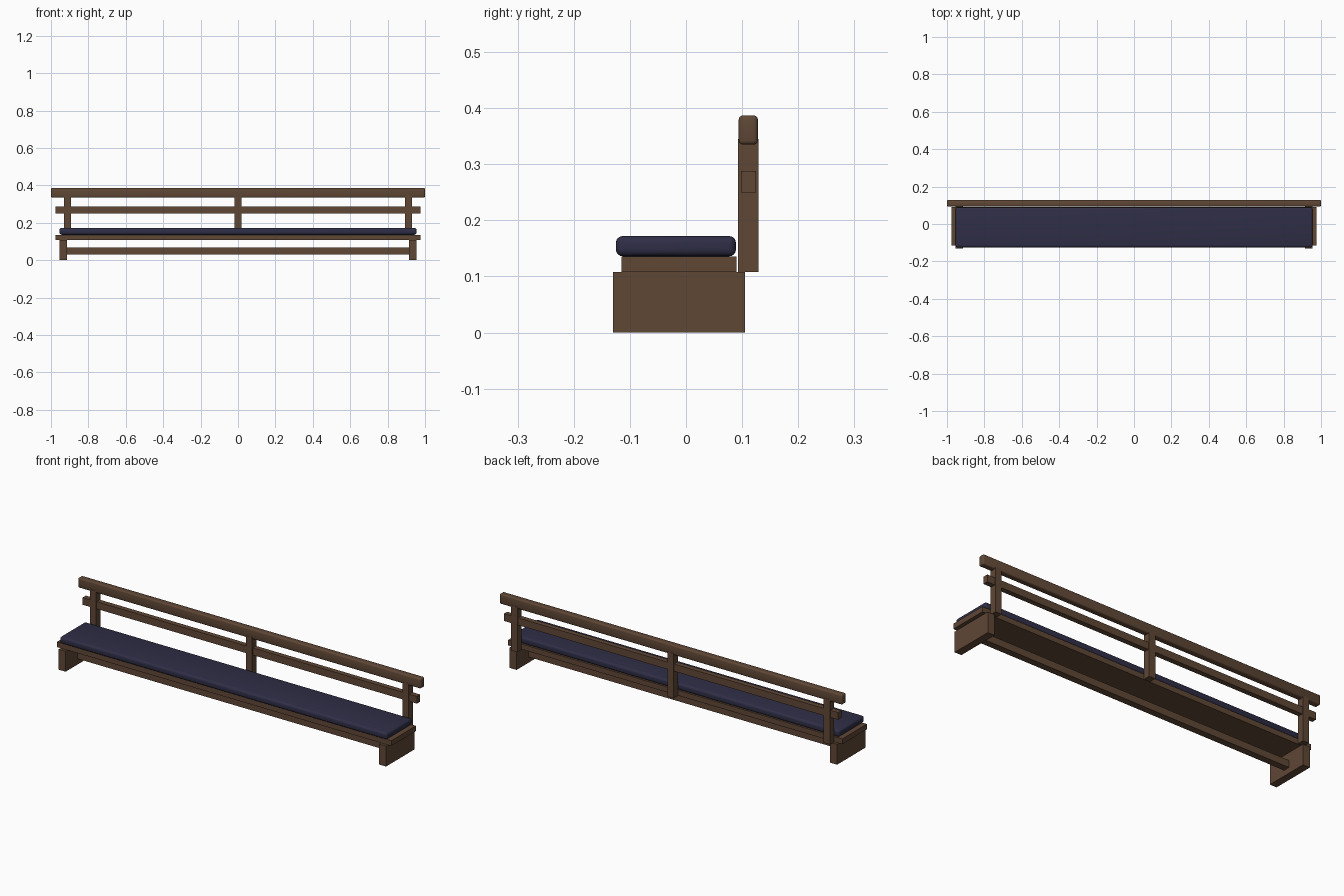
import bpy

cube = bpy.data.objects.get("Cube")
if cube:
    bpy.data.objects.remove(cube, do_unlink=True)


def make_material(name, colour):
    mat = bpy.data.materials.new(name)
    mat.use_nodes = True
    mat.diffuse_color = colour
    bsdf = mat.node_tree.nodes["Principled BSDF"]
    bsdf.inputs["Base Color"].default_value = colour
    bsdf.inputs["Roughness"].default_value = 0.8
    return mat


wood = make_material("brown wood", (0.115, 0.063, 0.036, 1))
fabric = make_material("navy fabric", (0.028, 0.027, 0.062, 1))


def box(name, x, y, z, mat=wood, bevel=0, segments=3):
    """Box from (min, max) ranges on each axis, optionally rounded."""
    centre = [(a + b) / 2 for a, b in (x, y, z)]
    bpy.ops.mesh.primitive_cube_add(size=1, location=centre)
    obj = bpy.context.object
    obj.name = name
    obj.scale = [b - a for a, b in (x, y, z)]
    bpy.ops.object.transform_apply(location=False, rotation=False, scale=True)
    obj.data.materials.append(mat)
    if bevel:
        mod = obj.modifiers.new("rounded edges", 'BEVEL')
        mod.width = bevel
        mod.segments = segments
        bpy.ops.object.modifier_apply(modifier=mod.name)
        bpy.ops.object.shade_smooth_by_angle()
    return obj


# Solid panel legs at both ends
for side, s in (("left", 1), ("right", -1)):
    x = sorted((s * 0.915, s * 0.955))
    box(side + "_leg", x, (-0.13, 0.105), (0, 0.108))

# Stretcher between the legs
box("stretcher", (-0.915, 0.915), (-0.03, 0.005), (0.03, 0.067))

# Seat board and cushion
box("seat", (-0.975, 0.975), (-0.115, 0.09), (0.108, 0.136))
box("cushion", (-0.955, 0.955), (-0.125, 0.089), (0.136, 0.172), fabric, 0.012, 4)

# Backrest posts and rails
for name, x in (("left", 0.912), ("middle", 0), ("right", -0.912)):
    box(name + "_back_post", (x - 0.018, x + 0.018), (0.093, 0.129), (0.108, 0.345))
box("middle_rail", (-0.975, 0.975), (0.098, 0.125), (0.25, 0.288))
box("top_rail", (-1, 1), (0.094, 0.128), (0.335, 0.387), wood, 0.007)
